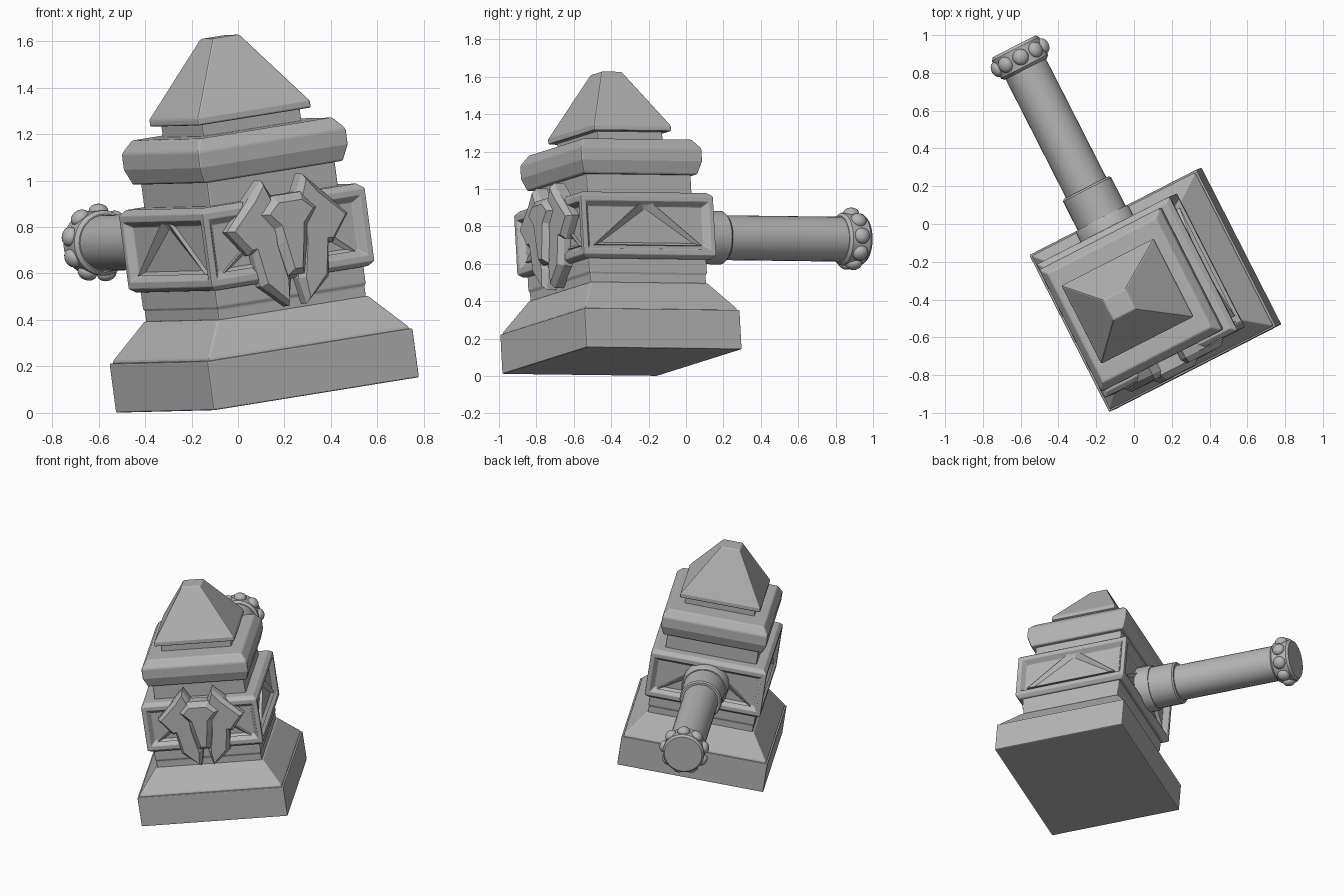
import bpy, bmesh, math
from mathutils import Matrix, Vector

if "Cube" in bpy.data.objects:
    bpy.data.objects.remove(bpy.data.objects["Cube"])

# Tilted frame of the whole hammer: u across, v along the handle, w up the head
u = Vector((0.88, 0.45, 0.142)).normalized()
v = Vector((-0.4515, 0.8925, -0.011))
w = u.cross(v).normalized()
v = w.cross(u)
FRAME = Matrix.Translation((0.127, -0.342, 0.077)) @ Matrix((u, v, w)).transposed().to_4x4()

STONE = bpy.data.materials.new("dark_grey")
STONE.diffuse_color = (.46, .46, .46, 1)
STONE.use_nodes = True
STONE.node_tree.nodes["Principled BSDF"].inputs["Base Color"].default_value = STONE.diffuse_color


def finish(bm, name, local=Matrix(), bevel=0.0, smooth=False):
    bmesh.ops.recalc_face_normals(bm, faces=bm.faces)
    me = bpy.data.meshes.new(name)
    bm.to_mesh(me)
    bm.free()
    me.materials.append(STONE)
    ob = bpy.data.objects.new(name, me)
    bpy.context.collection.objects.link(ob)
    ob.matrix_world = FRAME @ local
    if bevel:
        m = ob.modifiers.new("soft_edges", "BEVEL")
        m.width, m.segments, m.limit_method = bevel, 2, "ANGLE"
    if smooth:
        bpy.ops.object.select_all(action="DESELECT")
        ob.select_set(True)
        bpy.context.view_layer.objects.active = ob
        bpy.ops.object.shade_smooth_by_angle(angle=math.radians(35))
    return ob


def loft(profile, n=4):
    """Stack rings (height, half width a, half depth b) into a capped solid."""
    bm = bmesh.new()
    k = math.sqrt(2) if n == 4 else 1
    rings = []
    for h, a, b in profile:
        angs = [math.pi / n + 2 * math.pi * i / n for i in range(n)]
        rings.append([bm.verts.new((k * a * math.cos(t), k * b * math.sin(t), h)) for t in angs])
    for r, s in zip(rings, rings[1:]):
        for i in range(n):
            j = (i + 1) % n
            bm.faces.new((r[i], r[j], s[j], s[i]))
    bm.faces.new(rings[0][::-1])
    bm.faces.new(rings[-1])
    bm.normal_update()
    return bm


def plate(name, pts, d0, d1, inset, depth, turn=0, bevel=0.0):
    """Outline in (u, w) raised outwards from the -v side, with an inset top."""
    bm = bmesh.new()
    base = bm.faces.new([bm.verts.new((x, -d0, z)) for x, z in pts])
    ext = bmesh.ops.extrude_face_region(bm, geom=[base])["geom"]
    for e in ext:
        if isinstance(e, bmesh.types.BMVert):
            e.co.y = -d1
    top = [e for e in ext if isinstance(e, bmesh.types.BMFace)]
    bm.normal_update()
    bmesh.ops.inset_region(bm, faces=top, thickness=inset, depth=depth)
    return finish(bm, name, Matrix.Rotation(turn, 4, "Z"), bevel)


# Head: base, necks, collar and roof
finish(loft([(0, .502, .466), (.213, .502, .466)]), "base_block", bevel=.006)
finish(loft([(.2, .49, .456), (.222, .49, .456), (.375, .368, .35)]), "base_slope", bevel=.006)
finish(loft([(.36, .36, .347), (.42, .36, .347), (.43, .364, .354), (.52, .364, .354)]),
       "lower_neck", bevel=.006)
finish(loft([(.83, .314, .314), (1.0, .314, .314)]), "upper_neck", bevel=.008)
finish(loft([(.966, .34, .34), (1.035, .363, .363), (1.105, .363, .363), (1.157, .325, .325)]),
       "collar", bevel=.008)
finish(loft([(1.14, .24, .195), (1.23, .24, .195)]), "roof_neck", bevel=.006)
finish(loft([(1.208, .276, .232), (1.238, .276, .232), (1.558, .066, .061)]), "roof", bevel=.008)

# Body with a recessed panel on each side
bm = loft([(.503, .375, .375), (.522, .397, .397), (.84, .397, .397), (.862, .372, .372)])
sides = [f for f in bm.faces if abs(f.normal.z) < .01]
bmesh.ops.inset_individual(bm, faces=sides, thickness=.042, depth=0)
bmesh.ops.inset_individual(bm, faces=sides, thickness=.035, depth=-.035)
finish(bm, "body", bevel=.004)

# Triangular braces inside the panels
for i in range(4):
    plate("panel_brace", [(-.32, .575), (.32, .575), (.025, .81), (-.025, .81)],
          .34, .383, .045, -.02, i * math.pi / 2)


# Emblem on the front: mirrored wings and a ridged centre
def mirrored(pts):
    return [(-x, z) for x, z in reversed(pts)]


wing = [(-.295, .745), (-.205, .63), (-.185, .635), (-.165, .49), (-.043, .388), (-.018, .50),
        (-.05, .66), (-.05, .85), (-.1, .945), (-.17, .875)]
for pts in (wing, mirrored(wing)):
    plate("emblem_wing", pts, .34, .402, .025, .03)

half = [(-.07, .87), (-.14, .795), (-.085, .725), (-.075, .66), (-.04, .52)]
plate("emblem_centre", half + mirrored(half), .36, .425, .035, .035)

# Handle, running along v
AXIS = Matrix.Translation((0, 0, .677)) @ Matrix.Rotation(-math.pi / 2, 4, "X")


def lathe(name, prof):
    finish(loft([(t, r, r) for t, r in prof], 32), name, AXIS, smooth=True)


lathe("handle_shaft", [(.35, .12), (1.43, .12)])
lathe("handle_socket", [(.34, .157), (.45, .157), (.46, .15), (.46, .143), (.63, .143), (.64, .135)])
lathe("pommel", [(1.345, .125), (1.36, .14), (1.465, .14), (1.48, .128)])

# Studs around the pommel
for i in range(9):
    bm = bmesh.new()
    bmesh.ops.create_uvsphere(bm, u_segments=16, v_segments=10, radius=.043)
    bmesh.ops.scale(bm, vec=(.75, 1, 1), verts=bm.verts)
    place = AXIS @ Matrix.Rotation(i * math.tau / 9, 4, "Z") @ Matrix.Translation((.138, 0, 1.413))
    finish(bm, "pommel_stud", place, smooth=True)
